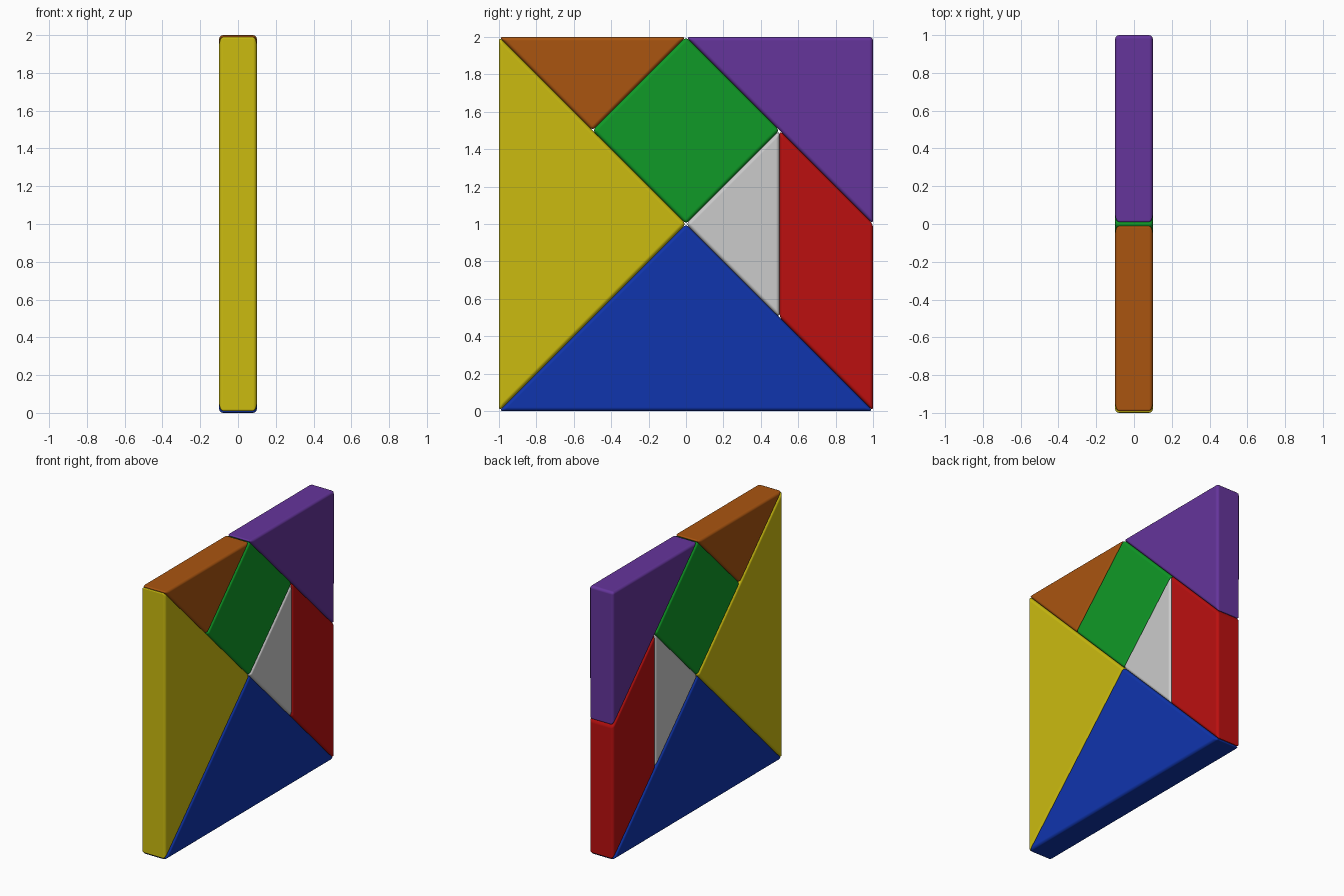
import bpy, bmesh

if "Cube" in bpy.data.objects:
    bpy.data.objects.remove(bpy.data.objects["Cube"])

HALF = 0.1      # half thickness along x
BEVEL = 0.02    # rounded edge size


def piece(name, outline, color=None):
    """Flat tile: (y, z) outline extruded along x, with rounded edges."""
    bm = bmesh.new()
    face = bm.faces.new([bm.verts.new((-HALF, y, z)) for y, z in outline])
    ext = bmesh.ops.extrude_face_region(bm, geom=[face])
    verts = [g for g in ext["geom"] if isinstance(g, bmesh.types.BMVert)]
    bmesh.ops.translate(bm, verts=verts, vec=(2 * HALF, 0, 0))
    bmesh.ops.recalc_face_normals(bm, faces=bm.faces)
    for f in bm.faces:
        f.smooth = True
    mesh = bpy.data.meshes.new(name)
    bm.to_mesh(mesh)
    bm.free()
    obj = bpy.data.objects.new(name, mesh)
    bpy.context.collection.objects.link(obj)
    bev = obj.modifiers.new("rounded_edges", "BEVEL")
    bev.width = BEVEL
    bev.segments = 3
    bev.limit_method = "NONE"
    bev.harden_normals = True
    if color:
        mat = bpy.data.materials.new(name + "_paint")
        mat.diffuse_color = (*color, 1)
        mat.use_nodes = True
        mat.node_tree.nodes["Principled BSDF"].inputs["Base Color"].default_value = mat.diffuse_color
        mesh.materials.append(mat)
    return obj


# Two large triangles
piece("large_triangle_bottom", [(-1, 0), (1, 0), (0, 1)], (0.005, 0.035, 0.42))
piece("large_triangle_side", [(-1, 0), (0, 1), (-1, 2)], (0.60, 0.50, 0.005))
# Medium triangle in the top corner
piece("medium_triangle", [(0, 2), (1, 1), (1, 2)], (0.13, 0.035, 0.33))
# Two small triangles
piece("small_triangle_top", [(-1, 2), (-0.5, 1.5), (0, 2)], (0.40, 0.09, 0.005))
piece("small_triangle_middle", [(0, 1), (0.5, 0.5), (0.5, 1.5)])
# Square and parallelogram
piece("square", [(-0.5, 1.5), (0, 1), (0.5, 1.5), (0, 2)], (0.005, 0.32, 0.02))
piece("parallelogram", [(0.5, 0.5), (1, 0), (1, 1), (0.5, 1.5)], (0.50, 0.005, 0.005))
